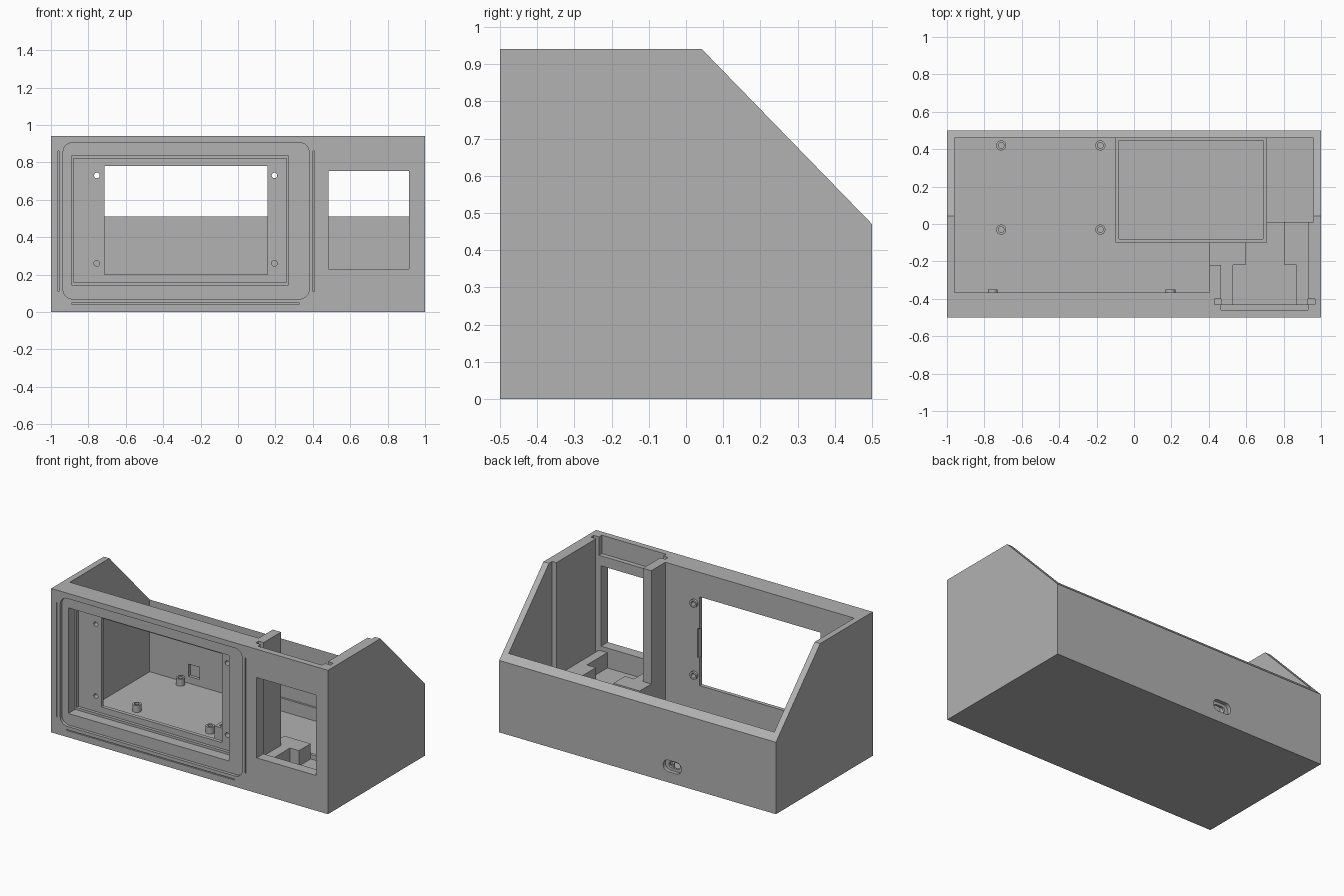
import bpy, bmesh, math
from mathutils import Vector

if "Cube" in bpy.data.objects:
    bpy.data.objects.remove(bpy.data.objects["Cube"])

grey = bpy.data.materials.new("plain grey")
grey.use_nodes = True
tone = (0.445, 0.445, 0.445, 1)
grey.diffuse_color = tone
grey.node_tree.nodes["Principled BSDF"].inputs["Base Color"].default_value = tone


def prism(name, points, push):
    """Solid made by pushing a flat outline along a vector."""
    bm = bmesh.new()
    face = bm.faces.new([bm.verts.new(p) for p in points])
    moved = bmesh.ops.extrude_face_region(bm, geom=[face])["geom"]
    bmesh.ops.translate(bm, vec=Vector(push),
                        verts=[v for v in moved if isinstance(v, bmesh.types.BMVert)])
    bmesh.ops.recalc_face_normals(bm, faces=bm.faces[:])
    mesh = bpy.data.meshes.new(name)
    bm.to_mesh(mesh)
    bm.free()
    mesh.materials.append(grey)
    ob = bpy.data.objects.new(name, mesh)
    bpy.context.collection.objects.link(ob)
    return ob


def box(name, x, y, z):
    corners = [(x[0], y[0]), (x[1], y[0]), (x[1], y[1]), (x[0], y[1])]
    return prism(name, [(a, b, z[0]) for a, b in corners], (0, 0, z[1] - z[0]))


def rounded(name, x, z, y, r, steps=8):
    """Rounded rectangle facing the front, pushed along y."""
    pts = []
    centres = [(x[1] - r, z[1] - r), (x[0] + r, z[1] - r), (x[0] + r, z[0] + r), (x[1] - r, z[0] + r)]
    for q, (cx, cz) in enumerate(centres):
        for i in range(steps + 1):
            a = math.pi / 2 * (q + i / steps)
            pts.append((cx + r * math.cos(a), y[0], cz + r * math.sin(a)))
    return prism(name, pts, (0, y[1] - y[0], 0))


def disc(name, x, y, z, r, push, n=24):
    """Round bar starting at a point; upright or along y by its push."""
    pts = []
    for i in range(n):
        c, s = r * math.cos(math.tau * i / n), r * math.sin(math.tau * i / n)
        pts.append((x + c, y + s, z) if push[2] else (x + c, y, z + s))
    return prism(name, pts, push)


def combine(target, tool, operation="DIFFERENCE"):
    mod = target.modifiers.new("join", "BOOLEAN")
    mod.operation = operation
    mod.solver = "EXACT"
    mod.object = tool
    bpy.context.view_layer.objects.active = target
    bpy.ops.object.modifier_apply(modifier=mod.name)
    bpy.data.objects.remove(tool)


# Outer casing with sloping back, hollowed from above
profile = [(-0.5, 0), (0.5, 0), (0.5, 0.47), (0.043, 0.94), (-0.5, 0.94)]
casing = prism("casing", [(-1, y, z) for y, z in profile], (2, 0, 0))
plan = [(-.96, -.365), (.405, -.365), (.405, -.22), (.465, -.22), (.465, -.43),
        (.93, -.43), (.93, .01), (.96, .01), (.96, .46), (-.96, .46)]
combine(casing, prism("cavity", [(x, y, 0.04) for x, y in plan], (0, 0, 1.2)))

# Small bay: window, thinner top of the front wall, panel grooves
combine(casing, box("bay_window", (.485, .915), (-.6, -.41), (.23, .755)))
combine(casing, box("bay_lintel", (.465, .93), (-.46, -.42), (.82, 1.2)))
combine(casing, box("panel_groove", (.43, .968), (-.43, -.40), (.1, 1.2)))

# Large screen bezel: shallow rounded inset, stepped recess, opening
combine(casing, rounded("bezel", (-.935, .38), (.07, .905), (-.55, -.48), .05))
combine(casing, box("recess", (-.89, .27), (-.55, -.41), (.145, .835)))
combine(casing, box("recess_step", (-.88, .26), (-.45, -.39), (.16, .822)))
combine(casing, box("screen_opening", (-.715, .157), (-.45, -.3), (.2, .78)))
combine(casing, box("cable_notch", (.1, .172), (-.378, -.3), (.38, .57)))

# Screw holes around the screen, with shallow rings behind
for x in (-.755, .195):
    for z in (.26, .73):
        combine(casing, disc("screw_hole", x, -.45, z, .015, (0, .15, 0)))
        ring = disc("screw_ring", x, -.37, z, .026, (0, .02, 0))
        combine(ring, disc("ring_hole", x, -.45, z, .015, (0, .15, 0)))

# Hairline slits beside and below the bezel
for x in (-.96, .405):
    combine(casing, box("side_slit", (x - .003, x + .003), (-.55, -.49), (.11, .86)))
combine(casing, box("lower_slit", (-.89, .33), (-.55, -.49), (.042, .048)))

# Socket through the back wall and pocket on its inside
combine(casing, rounded("socket_inset", (-.315, -.185), (.07, .145), (.475, .6), .036))
combine(casing, rounded("socket_hole", (-.29, -.21), (.088, .127), (.4, .6), .018))
combine(casing, box("inner_pocket", (-.68, -.60), (.4, .48), (.085, .165)))

# Tray on the floor
tray = box("floor_tray", (-.1, .71), (-.1, .46), (.035, .13))
combine(tray, box("tray_cavity", (-.08, .69), (-.08, .447), (.045, .3)))

# Small bay floor and its stepped supports
box("bay_floor", (.465, .71), (-.43, -.1), (.035, .1))
box("bay_floor_side", (.71, .93), (-.43, .01), (.035, .1))
box("left_support", (.405, .595), (-.22, -.1), (.035, .2))
box("left_support_arm", (.465, .53), (-.43, -.22), (.035, .2))
box("right_support", (.805, .93), (-.22, .01), (.035, .2))
box("right_support_arm", (.87, .93), (-.43, -.22), (.035, .2))
box("side_floor_lip", (.71, .96), (.0, .01), (.035, .1))

# Board standoffs
for x in (-.71, -.18):
    for y in (-.03, .42):
        post = disc("standoff", x, y, .035, .027, (0, 0, .05))
        combine(post, disc("standoff_hole", x, y, .045, .015, (0, 0, .1)))

# Crisp edges, smooth round surfaces
bpy.ops.object.select_all(action="DESELECT")
for ob in bpy.context.collection.objects:
    if ob.type == "MESH" and ob.data.materials and ob.data.materials[0] == grey:
        ob.select_set(True)
        bpy.context.view_layer.objects.active = ob
bpy.ops.object.shade_smooth_by_angle(angle=math.radians(30))
